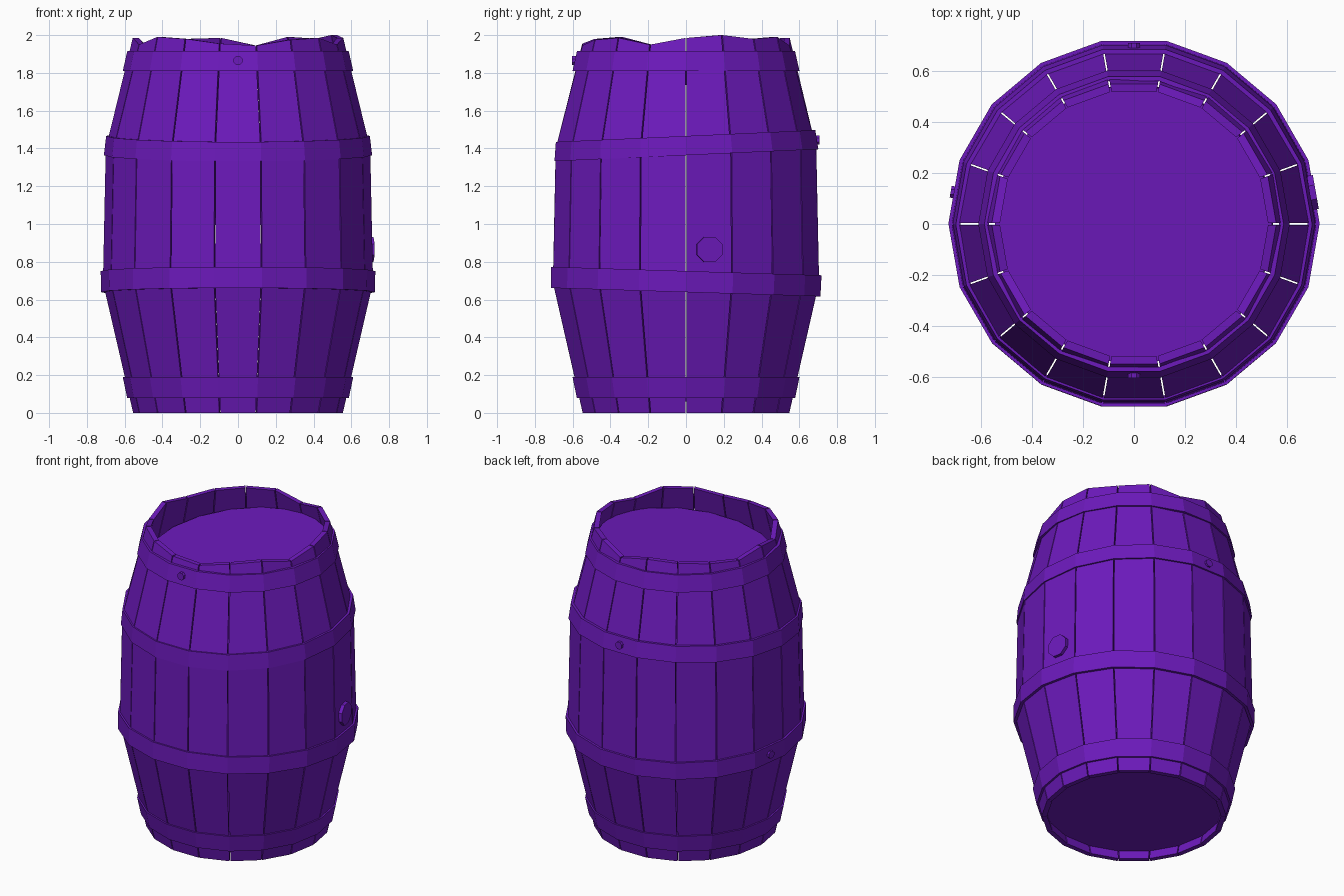
import bpy, bmesh
from math import sin, cos, pi, radians
from mathutils import Matrix, Vector

if "Cube" in bpy.data.objects:
    bpy.data.objects.remove(bpy.data.objects["Cube"])

N = 18
purple = bpy.data.materials.new("purple")
purple.diffuse_color = (0.15, 0.01, 0.5, 1)
purple.use_nodes = True
purple.node_tree.nodes["Principled BSDF"].inputs["Base Color"].default_value = purple.diffuse_color


def finish(name, bm):
    bmesh.ops.recalc_face_normals(bm, faces=bm.faces[:])
    me = bpy.data.meshes.new(name)
    bm.to_mesh(me)
    bm.free()
    ob = bpy.data.objects.new(name, me)
    me.materials.append(purple)
    bpy.context.collection.objects.link(ob)
    return ob


def ring_point(r, a, z, side=0.0):
    # point at angle a, nudged sideways along the tangent
    return Vector((r * cos(a) - side * sin(a), r * sin(a) + side * cos(a), z))


def bridge(bm, rings, closed):
    # join successive vertex loops with quads
    n = len(rings[0])
    pairs = range(len(rings) if closed else len(rings) - 1)
    for i in pairs:
        a, b = rings[i], rings[(i + 1) % len(rings)]
        for j in range(n):
            bm.faces.new((a[j], a[(j + 1) % n], b[(j + 1) % n], b[j]))


# Staves: separate planks with narrow gaps and uneven tops
tops = [1.985, 2.0, 1.98, 1.99, 1.945, 1.985, 1.98, 1.97, 1.955,
        1.985, 1.95, 1.99, 1.98, 1.955, 1.945, 1.975, 1.985, 1.95]
profile = [(0.555, 0.0), (0.715, 0.69), (0.70, 1.40), (0.557, None)]
thick, gap = 0.032, 0.003
for i in range(N):
    bm = bmesh.new()
    a0, a1 = 2 * pi * i / N, 2 * pi * (i + 1) / N
    rings = []
    for r, z in profile:
        z0 = tops[i] if z is None else z
        z1 = tops[(i + 1) % N] if z is None else z
        rings.append([bm.verts.new(p) for p in (
            ring_point(r, a0, z0, gap), ring_point(r, a1, z1, -gap),
            ring_point(r - thick, a1, z1, -gap), ring_point(r - thick, a0, z0, gap))])
    bridge(bm, rings, False)
    bm.faces.new(rings[0])
    bm.faces.new(rings[-1])
    finish(f"stave_{i + 1}", bm)


# Hoops: faceted bands, the two middle ones sit slightly crooked
def hoop(name, zmid, h, r_low, r_high, tilt=0):
    bm = bmesh.new()
    t = 0.018
    section = [(r_low, -h / 2), (r_high, h / 2), (r_high - t, h / 2), (r_low - t, -h / 2)]
    bridge(bm, [[bm.verts.new(ring_point(r, 2 * pi * k / N, z)) for k in range(N)]
                for r, z in section], True)
    ob = finish(name, bm)
    ob.location.z = zmid
    ob.rotation_euler.x = radians(tilt)


hoop("bottom_hoop", 0.135, 0.11, 0.587, 0.61)
hoop("lower_hoop", 0.695, 0.112, 0.725, 0.727, -1.8)
hoop("upper_hoop", 1.415, 0.102, 0.71, 0.698, 2.6)
hoop("top_hoop", 1.863, 0.105, 0.61, 0.586)


def disc(name, r, depth, sides, matrix):
    bm = bmesh.new()
    bmesh.ops.create_cone(bm, cap_ends=True, segments=sides, radius1=r, radius2=r,
                          depth=depth, matrix=matrix)
    return finish(name, bm)


# Sunken crooked lid and flat base
disc("lid", 0.553, 0.04, N, Matrix.Translation((0, 0, 1.81))
     @ Matrix.Rotation(radians(7), 4, Vector((0.58, -0.81, 0))))
disc("base", 0.553, 0.04, N, Matrix.Translation((0, 0, 0.08)))


# Studs on the hoops and the bung plug in the side
def stud(name, r, depth, sides, dist, angle, z):
    a = radians(angle)
    d = Vector((cos(a), sin(a), 0))
    disc(name, r, depth, sides, Matrix.Translation(d * dist + Vector((0, 0, z)))
         @ d.to_track_quat('Z', 'Y').to_matrix().to_4x4()
         @ Matrix.Rotation(pi / sides, 4, 'Z'))


stud("top_rivet", 0.025, 0.03, 8, 0.589, -90, 1.865)
stud("upper_rivet", 0.025, 0.03, 8, 0.693, 90, 1.445)
stud("lower_rivet", 0.025, 0.03, 8, 0.714, 170, 0.69)
stud("bung", 0.073, 0.05, 8, 0.698, 10, 0.865)
